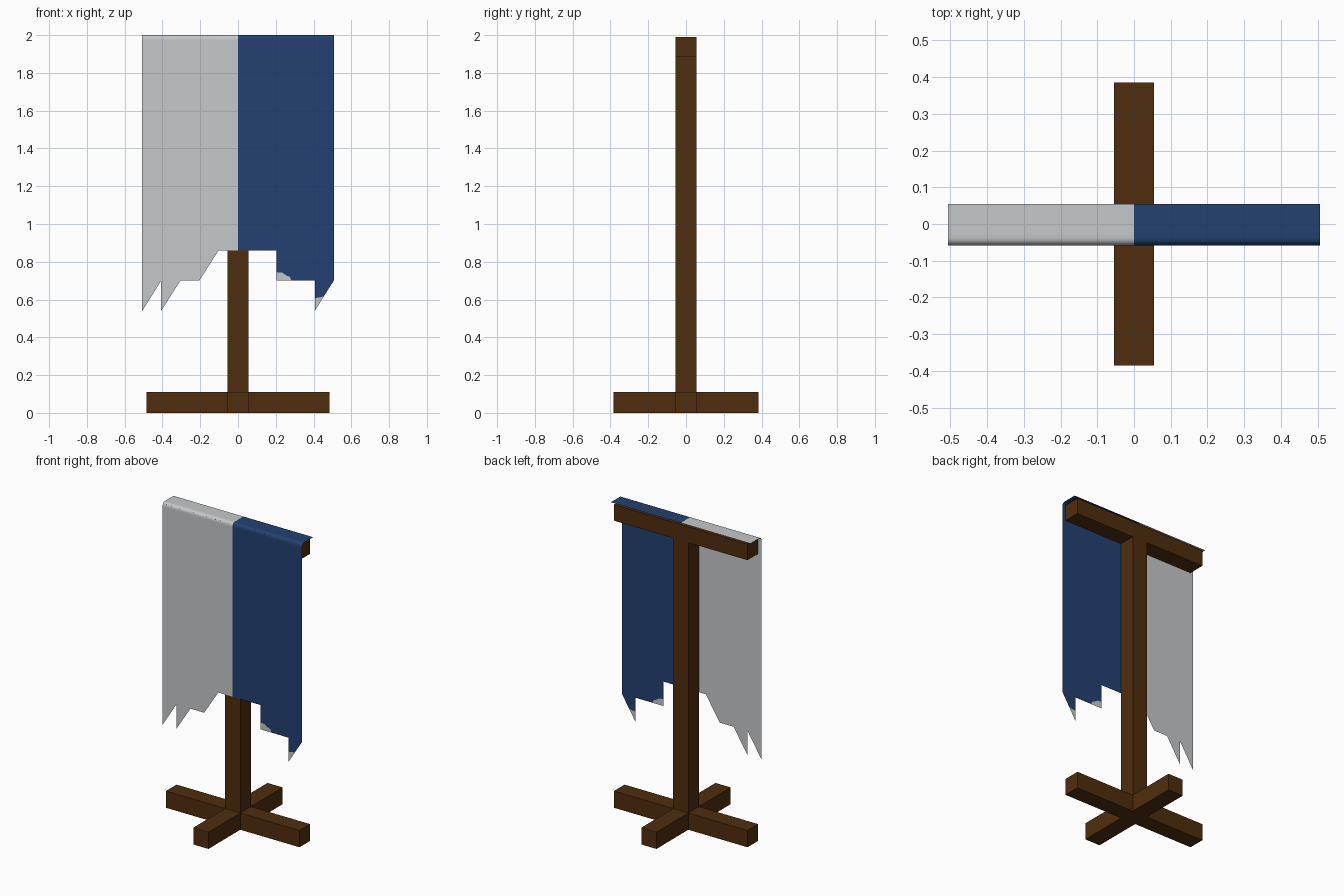
import bpy, bmesh, math

if "Cube" in bpy.data.objects:
    bpy.data.objects.remove(bpy.data.objects["Cube"])


def material(name, rgb):
    m = bpy.data.materials.new(name)
    m.diffuse_color = (*rgb, 1)
    m.use_nodes = True
    m.node_tree.nodes["Principled BSDF"].inputs["Base Color"].default_value = m.diffuse_color
    return m


wood = material("dark wood", (0.080, 0.027, 0.004))
grey = material("pale grey cloth", (0.56, 0.58, 0.59))
blue = material("navy cloth", (0.017, 0.053, 0.165))


def new_object(name, bm, mats):
    me = bpy.data.meshes.new(name)
    bm.to_mesh(me)
    bm.free()
    for m in mats:
        me.materials.append(m)
    ob = bpy.data.objects.new(name, me)
    bpy.context.collection.objects.link(ob)
    return ob


def beam(name, lo, hi):
    bm = bmesh.new()
    bmesh.ops.create_cube(bm, size=1)
    for v in bm.verts:
        v.co = [lo[i] + (v.co[i] + 0.5) * (hi[i] - lo[i]) for i in range(3)]
    new_object(name, bm, [wood])


# Wooden stand: crossed feet, post and crossbar
T = 0.055
beam("foot_beam", (-0.485, -T, 0), (0.485, T, 0.11))
beam("front_foot", (-T, -0.385, 0), (T, -T, 0.11))
beam("back_foot", (-T, T, 0), (T, 0.385, 0.11))
beam("post", (-T, -T, 0.11), (T, T, 1.885))
beam("crossbar", (-0.485, -T, 1.885), (0.485, T, 1.99))

# Cloth banner: single sheet folded over the crossbar with a torn lower edge
W, Y, R = 0.507, -0.058, 0.02
bm = bmesh.new()


def face(points, mat):
    f = bm.faces.new([bm.verts.new(p) for p in points])
    f.material_index = mat


# folded top: profile in y, z
profile = [(Y, 1.96), (Y, 1.97)]
for i in range(5):
    a = math.radians(180 - 22.5 * i)
    profile.append((Y + R + R * math.cos(a), 1.98 + R * math.sin(a)))
profile += [(Y + R + 0.01, 2.0), (T, 2.0)]
for (y0, z0), (y1, z1) in zip(profile, profile[1:]):
    for x0, x1, mat in ((-W, 0, 0), (0, W, 1)):
        face([(x0, y0, z0), (x1, y0, z0), (x1, y1, z1), (x0, y1, z1)], mat)

# hanging panels, outlines in x, z counter-clockwise from the front
grey_panel = [(-W, 1.96), (-W, 0.54), (-0.407, 0.70), (-0.407, 0.54), (-0.305, 0.70),
              (-0.205, 0.70), (-0.103, 0.86), (0, 0.86), (0, 1.96)]
patch_edge = [(0.203, 0.745), (0.235, 0.742), (0.255, 0.728), (0.275, 0.72), (0.283, 0.70)]
tip_edge = [(0.407, 0.608), (0.43, 0.611), (0.454, 0.616)]
blue_panel = ([(0, 1.96), (0, 0.86), (0.203, 0.86)] + patch_edge + [(0.407, 0.70)]
              + tip_edge + [(W, 0.70), (W, 1.96)])
for outline, mat in ((grey_panel, 0), (blue_panel, 1),
                     ([(0.203, 0.70)] + patch_edge[::-1], 0),
                     ([(0.407, 0.54)] + tip_edge[::-1], 0)):
    face([(x, Y, z) for x, z in outline], mat)

bmesh.ops.remove_doubles(bm, verts=bm.verts, dist=0.0005)
for f in bm.faces:
    f.smooth = True
new_object("banner_cloth", bm, [grey, blue])
